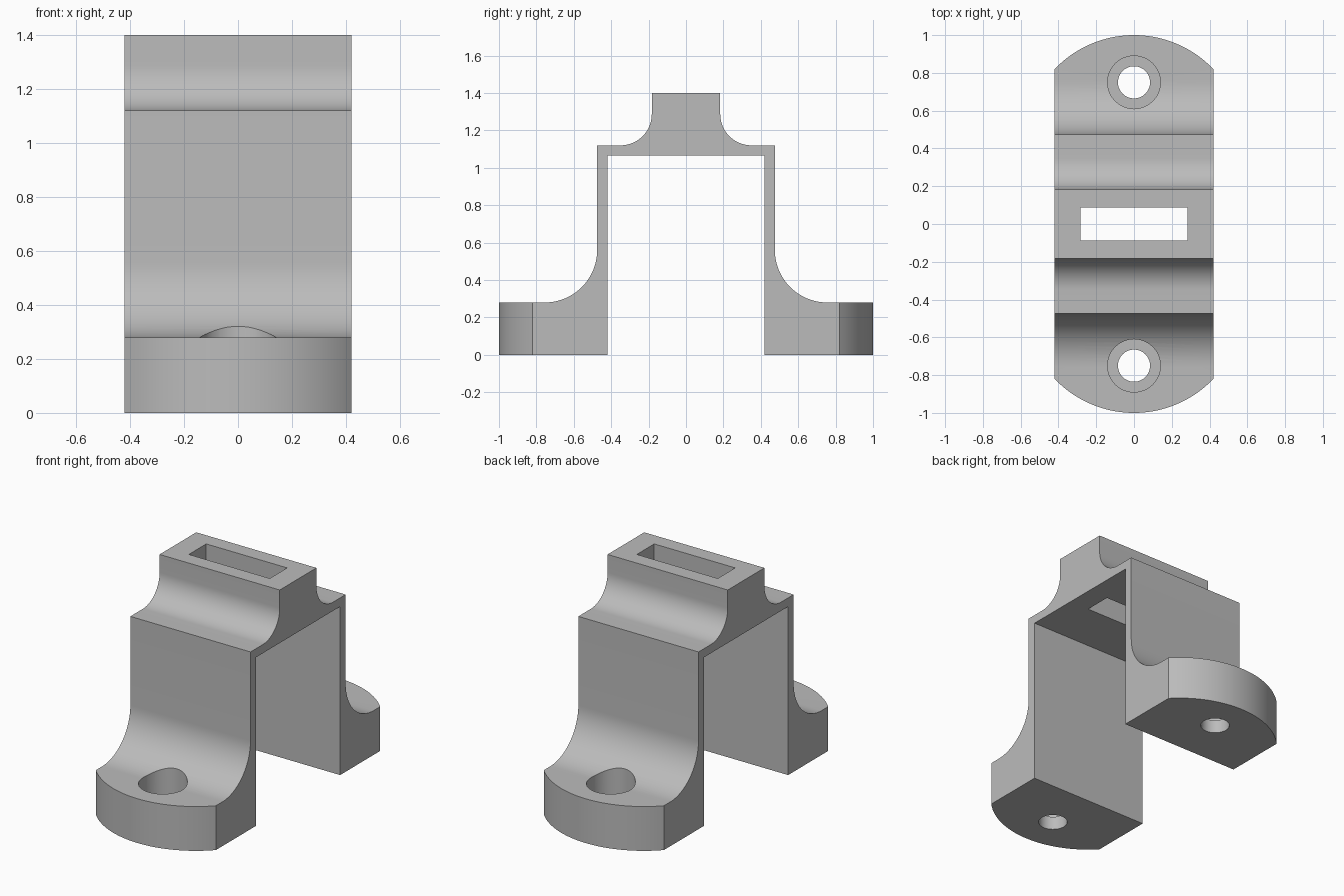
import bpy
import bmesh
from math import sin, cos, pi, asin

if "Cube" in bpy.data.objects:
    bpy.data.objects.remove(bpy.data.objects["Cube"], do_unlink=True)

HALF_WIDTH = 0.42
FOOT_TOP, DECK_TOP, DECK_UNDER, HEIGHT = 0.28, 1.12, 1.065, 1.4
LEG_IN, LEG_OUT, BLOCK = 0.42, 0.475, 0.183
HOLE_Y = 0.75

grey = bpy.data.materials.new("plain_grey")
grey.use_nodes = True
grey.diffuse_color = (0.5, 0.5, 0.5, 1)
grey.node_tree.nodes["Principled BSDF"].inputs["Base Color"].default_value = (0.5, 0.5, 0.5, 1)


def prism(name, points, to_3d, direction):
    """Extrude a closed 2D outline into a solid."""
    bm = bmesh.new()
    face = bm.faces.new([bm.verts.new(to_3d(*p)) for p in points])
    grown = bmesh.ops.extrude_face_region(bm, geom=[face])
    moved = [g for g in grown["geom"] if isinstance(g, bmesh.types.BMVert)]
    bmesh.ops.translate(bm, vec=direction, verts=moved)
    bmesh.ops.recalc_face_normals(bm, faces=bm.faces)
    mesh = bpy.data.meshes.new(name)
    bm.to_mesh(mesh)
    bm.free()
    obj = bpy.data.objects.new(name, mesh)
    bpy.context.collection.objects.link(obj)
    mesh.materials.append(grey)
    return obj


def arc(cx, cy, r, a0, a1, n=20):
    return [(cx + r * cos(a0 + (a1 - a0) * i / n), cy + r * sin(a0 + (a1 - a0) * i / n))
            for i in range(n + 1)]


def upright(name, points, z0, z1):
    return prism(name, points, lambda x, y: (x, y, z0), (0, 0, z1 - z0))


def cut(target, cutter, operation="DIFFERENCE"):
    cutter.hide_render = True
    mod = target.modifiers.new("cut", "BOOLEAN")
    mod.operation, mod.object, mod.solver = operation, cutter, "EXACT"
    bpy.context.view_layer.objects.active = target
    bpy.ops.object.modifier_apply(modifier=mod.name)
    bpy.data.objects.remove(cutter, do_unlink=True)


# Half of the side profile: foot, filleted leg, deck and filleted top block
r_foot, r_top = 0.28, 0.167
half = [(LEG_IN, DECK_UNDER), (LEG_IN, 0), (1, 0), (1, FOOT_TOP)]
half += arc(LEG_OUT + r_foot, FOOT_TOP + r_foot, r_foot, 1.5 * pi, pi)
half += [(LEG_OUT, DECK_TOP)]
half += arc(BLOCK + r_top, DECK_TOP + r_top, r_top, 1.5 * pi, pi)
half += [(BLOCK, HEIGHT)]
profile = half + [(-y, z) for y, z in reversed(half)]
bracket = prism("bracket", profile, lambda y, z: (-HALF_WIDTH, y, z), (2 * HALF_WIDTH, 0, 0))

# Rounded foot ends
r_end = 0.58
swing = asin(HALF_WIDTH / r_end) + 0.05
end = arc(0, 1 - r_end, r_end, pi / 2 - swing, pi / 2 + swing, 40)
plan = end + [(-x, -y) for x, y in end]
cut(bracket, upright("foot_outline", plan, -0.1, 1.6), "INTERSECT")

# Counterbored screw holes
for side in (-1, 1):
    for name, radius, z0, z1 in (("screw_hole", 0.085, -0.1, 0.5), ("counterbore", 0.14, 0.085, 0.6)):
        circle = arc(0, side * HOLE_Y, radius, 0, 2 * pi, 48)[:-1]
        cut(bracket, upright(name, circle, z0, z1))

# Slot through the top block
sx, sy = 0.283, 0.087
cut(bracket, upright("slot", [(-sx, -sy), (sx, -sy), (sx, sy), (-sx, sy)], 0.9, 1.6))

bpy.ops.object.select_all(action="DESELECT")
bracket.select_set(True)
bpy.context.view_layer.objects.active = bracket
bpy.ops.object.shade_smooth_by_angle(angle=pi / 6)
